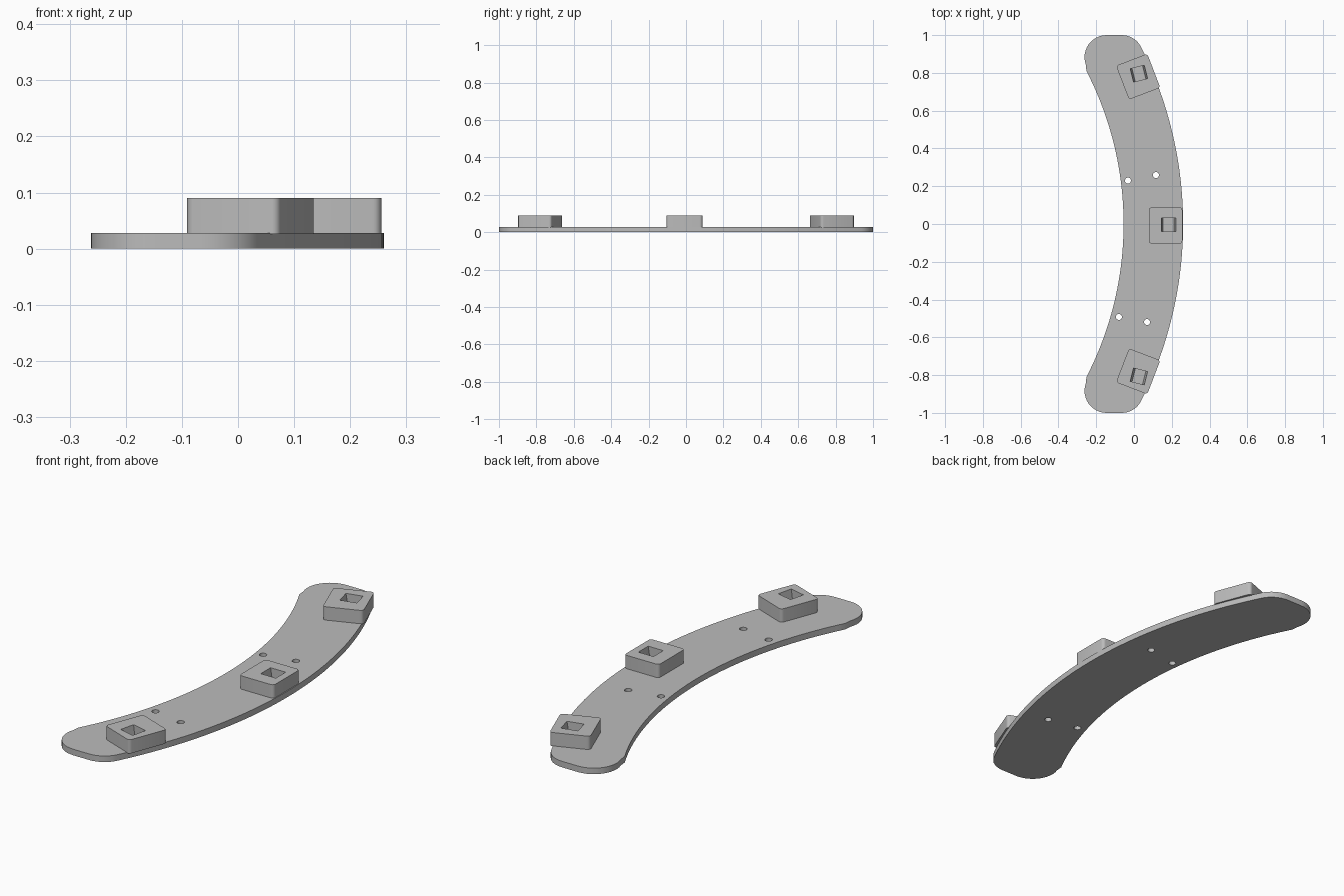
import bpy, bmesh
from math import sin, cos, asin, radians
from mathutils import Matrix, Vector

if "Cube" in bpy.data.objects:
    bpy.data.objects.remove(bpy.data.objects["Cube"], do_unlink=True)

PLATE_TOP, BLOCK_TOP = 0.028, 0.09
CENTRE_X, OUTER_R, INNER_R = -1.82, 2.08, 1.765

grey = bpy.data.materials.new("light_grey")
grey.use_nodes = True
grey.diffuse_color = (0.5, 0.5, 0.5, 1)
grey.node_tree.nodes["Principled BSDF"].inputs["Base Color"].default_value = (0.5, 0.5, 0.5, 1)


def arc(cx, cy, r, start, end, steps):
    """Points along an arc, angles in degrees."""
    angles = [radians(start + (end - start) * i / steps) for i in range(steps + 1)]
    return [(cx + r * cos(a), cy + r * sin(a)) for a in angles]


def rounded_rect(w, d, r):
    pts = []
    for sx, sy, a in ((1, 1, 0), (-1, 1, 90), (-1, -1, 180), (1, -1, 270)):
        pts += arc(sx * (w / 2 - r), sy * (d / 2 - r), r, a, a + 90, 5)
    return pts


def prism(name, bottom, top, z0, z1, place=Matrix()):
    """Closed solid between two matching outlines."""
    bm = bmesh.new()
    low = [bm.verts.new((x, y, z0)) for x, y in bottom]
    high = [bm.verts.new((x, y, z1)) for x, y in top]
    bm.faces.new(low)
    bm.faces.new(high)
    for i in range(len(low)):
        j = (i + 1) % len(low)
        bm.faces.new((low[i], low[j], high[j], high[i]))
    bmesh.ops.recalc_face_normals(bm, faces=bm.faces)
    bm.transform(place)
    mesh = bpy.data.meshes.new(name)
    bm.to_mesh(mesh)
    bm.free()
    mesh.materials.append(grey)
    obj = bpy.data.objects.new(name, mesh)
    bpy.context.collection.objects.link(obj)
    return obj


def activate(obj):
    bpy.ops.object.select_all(action="DESELECT")
    obj.select_set(True)
    bpy.context.view_layer.objects.active = obj


def cut(obj, cutter):
    """Subtract the cutter, then discard it."""
    cutter.hide_render = True
    activate(obj)
    mod = obj.modifiers.new("cut", "BOOLEAN")
    mod.operation = "DIFFERENCE"
    mod.solver = "EXACT"
    mod.object = cutter
    bpy.ops.object.modifier_apply(modifier=mod.name)
    bpy.data.objects.remove(cutter, do_unlink=True)


def smooth(obj):
    activate(obj)
    bpy.ops.object.shade_smooth_by_angle(angle=radians(30))


# Curved plate with rounded ends: upper half of the outline, then its mirror
outer_end = asin(0.885 / (OUTER_R - 0.115))
outer_deg = outer_end * 180 / 3.14159265
inner_deg = asin(0.81 / INNER_R) * 180 / 3.14159265
half = arc(CENTRE_X, 0, OUTER_R, 0, outer_deg, 24)
half += arc(-0.065, 0.885, 0.115, outer_deg, 90, 8)[1:]
half += arc(-0.145, 0.883, 0.117, 90, 200, 12)
half += arc(CENTRE_X, 0, INNER_R, inner_deg, 0, 24)
outline = half + [(x, -y) for x, y in reversed(half[1:-1])]
plate = prism("curved_plate", outline, outline, 0, PLATE_TOP)

# Four small screw holes
for x, y in ((-0.032, 0.23), (0.116, 0.259), (-0.08, -0.492), (0.069, -0.519)):
    ring = arc(x, y, 0.016, 0, 345, 23)
    cut(plate, prism("hole_cutter", ring, ring, -0.05, 0.08))
smooth(plate)

# Raised blocks, each with a square tapered socket
blocks = (
    ("back_block", (0.022, 0.78), 21, (0.026, 0.796), 14),
    ("middle_block", (0.167, -0.008), 0, (0.183, -0.003), 0),
    ("front_block", (0.022, -0.78), -21, (0.026, -0.807), -14),
)
body = rounded_rect(0.177, 0.192, 0.015)
corners = ((-1, -1), (1, -1), (1, 1), (-1, 1))
floor = [(x * 0.027, y * 0.036) for x, y in corners]
mouth = [(x * 0.039, y * 0.036) for x, y in corners]
for name, spot, turn, socket_spot, socket_turn in blocks:
    place = Matrix.Translation(Vector((*spot, 0))) @ Matrix.Rotation(radians(turn), 4, "Z")
    block = prism(name, body, body, PLATE_TOP - 0.002, BLOCK_TOP, place)
    place = Matrix.Translation(Vector((*socket_spot, 0))) @ Matrix.Rotation(radians(socket_turn), 4, "Z")
    cut(block, prism("socket_cutter", floor, mouth, PLATE_TOP - 0.01, BLOCK_TOP + 0.002, place))
    smooth(block)
